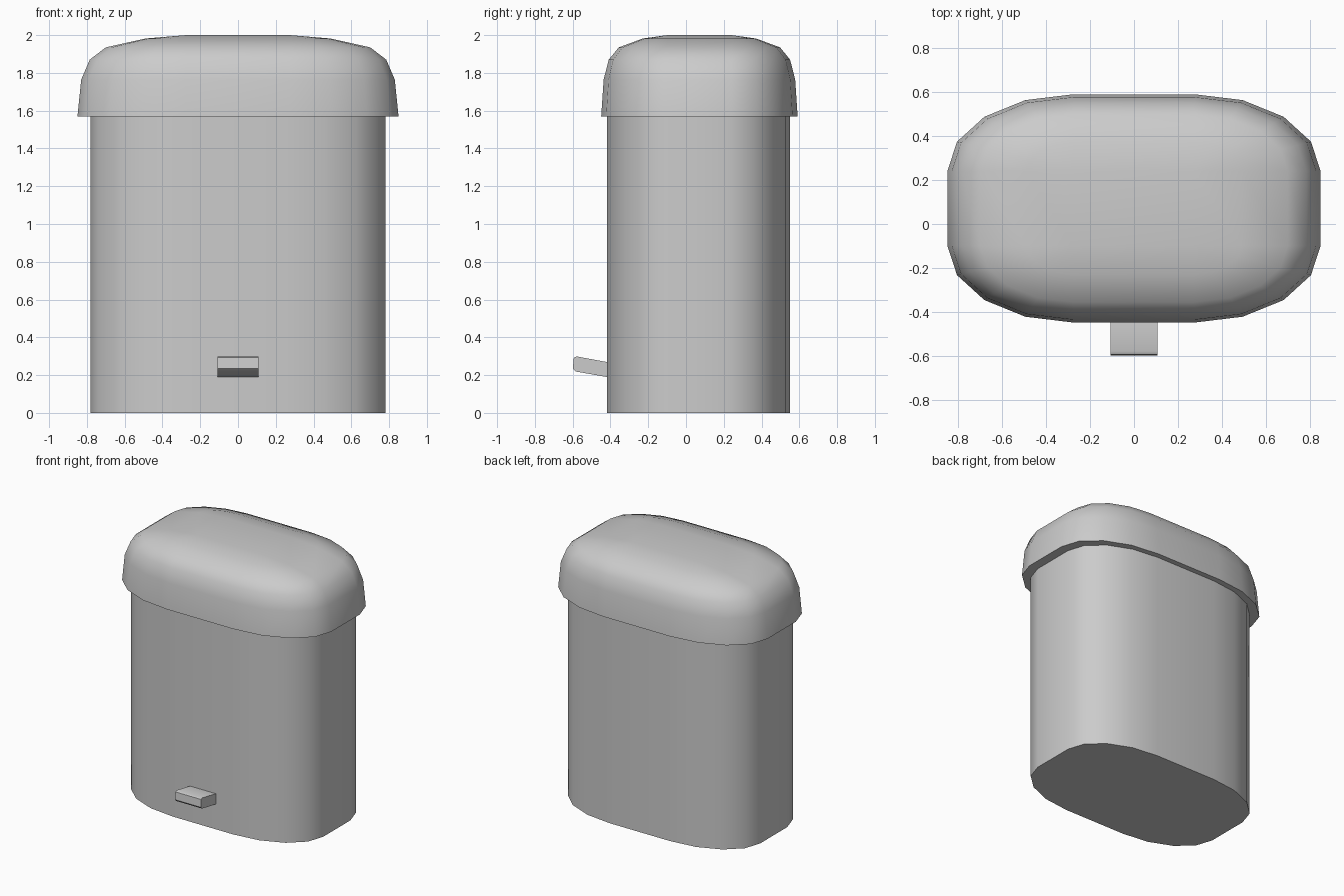
import bpy, bmesh, math

if "Cube" in bpy.data.objects:
    bpy.data.objects.remove(bpy.data.objects["Cube"])


def finish(name, bm, angle=40):
    bmesh.ops.recalc_face_normals(bm, faces=bm.faces)
    mesh = bpy.data.meshes.new(name)
    bm.to_mesh(mesh)
    bm.free()
    obj = bpy.data.objects.new(name, mesh)
    bpy.context.collection.objects.link(obj)
    bpy.ops.object.select_all(action='DESELECT')
    obj.select_set(True)
    bpy.context.view_layer.objects.active = obj
    bpy.ops.object.shade_smooth_by_angle(angle=math.radians(angle))
    return obj


def outline(cx, cy, rx, ry, y0):
    """Rounded rectangle: corner centres at +-cx, +-cy with elliptical corners."""
    pts = []
    for q, (sx, sy) in enumerate([(1, 1), (-1, 1), (-1, -1), (1, -1)]):
        for i in range(5):
            a = math.radians(90 * q + 22.5 * i)
            pts.append((sx * cx + rx * math.cos(a), y0 + sy * cy + ry * math.sin(a)))
    return pts


def loft(name, sections, cap_start=False, cap_end=False):
    bm = bmesh.new()
    rings = [[bm.verts.new((x, y, z)) for x, y in pts] for pts, z in sections]
    n = len(rings[0])
    for a, b in zip(rings, rings[1:]):
        for i in range(n):
            j = (i + 1) % n
            bm.faces.new((a[i], a[j], b[j], b[i]))
    if cap_start:
        bm.faces.new(rings[0][::-1])
    if cap_end:
        bm.faces.new(rings[-1])
    bmesh.ops.remove_doubles(bm, verts=bm.verts, dist=0.0005)
    return finish(name, bm)


# Bin body: straight rounded tub
tub = outline(0.253, 0.162, 0.527, 0.323, 0.066)
loft("bin_body", [(tub, 0), (tub, 1.57)], cap_start=True)

# Lid: overhanging flat rim, then a dome whose corner radii shrink to the flat top
dome = [(0.575, 0.35, 1.57), (0.555, 0.337, 1.765), (0.51, 0.31, 1.87),
        (0.425, 0.257, 1.935), (0.215, 0.13, 1.982), (0, 0, 2.0)]
lid = [(tub, 1.57)] + [(outline(0.275, 0.17, rx, ry, 0.071), z) for rx, ry, z in dome]
loft("lid", lid, cap_end=True)

# Foot pedal: tilted side profile extruded across x
profile = [(-0.38, 0.183), (-0.583, 0.219), (-0.599, 0.235),
           (-0.594, 0.292), (-0.58, 0.299), (-0.38, 0.262)]
bm = bmesh.new()
face = bm.faces.new([bm.verts.new((-0.108, y, z)) for y, z in profile])
ext = bmesh.ops.extrude_face_region(bm, geom=[face])
moved = [v for v in ext["geom"] if isinstance(v, bmesh.types.BMVert)]
bmesh.ops.translate(bm, verts=moved, vec=(0.216, 0, 0))
finish("foot_pedal", bm, 50)
